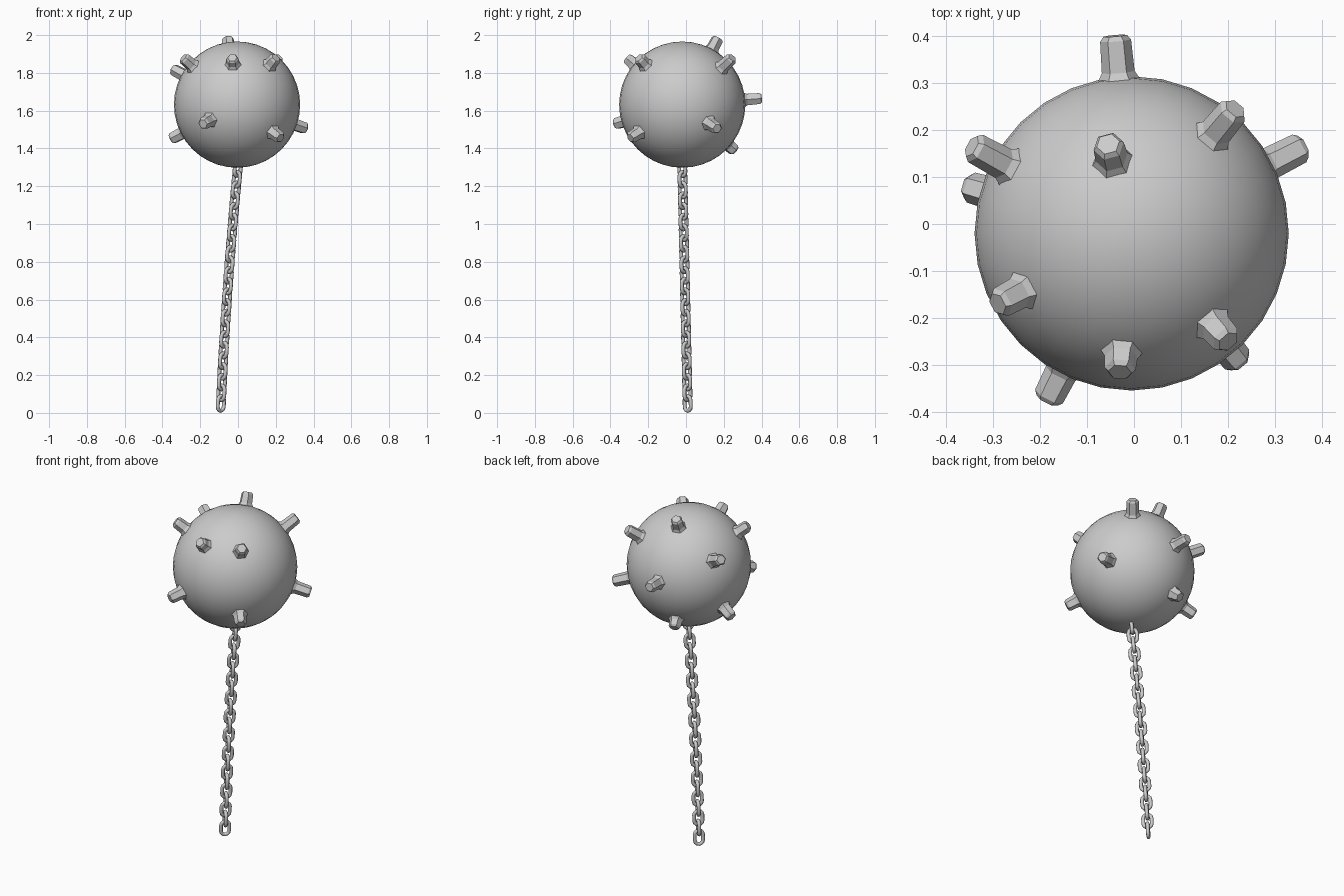
import bpy, bmesh
from math import sin, cos, pi
from mathutils import Vector

if "Cube" in bpy.data.objects:
    bpy.data.objects.remove(bpy.data.objects["Cube"])

CENTRE = Vector((-0.005, -0.02, 1.632))
RADIUS = 0.334


def make_object(name, bm, angle):
    bmesh.ops.recalc_face_normals(bm, faces=bm.faces)
    mesh = bpy.data.meshes.new(name)
    bm.to_mesh(mesh)
    bm.free()
    ob = bpy.data.objects.new(name, mesh)
    bpy.context.collection.objects.link(ob)
    bpy.ops.object.select_all(action='DESELECT')
    ob.select_set(True)
    bpy.context.view_layer.objects.active = ob
    bpy.ops.object.shade_smooth_by_angle(angle=angle)
    return ob


def bridge(bm, a, b):
    n = len(a)
    for i in range(n):
        bm.faces.new((a[i], a[(i + 1) % n], b[(i + 1) % n], b[i]))


# Ball
bm = bmesh.new()
bmesh.ops.create_uvsphere(bm, u_segments=32, v_segments=20, radius=RADIUS)
ball = make_object("ball", bm, pi / 4)
ball.location = CENTRE

# Studs: hexagonal pegs with a flared foot and a chamfered end
tips = [
    (-0.04, 0.40, 1.665), (-0.055, 0.17, 1.985), (0.215, 0.245, 1.88),
    (0.36, 0.165, 1.505), (-0.345, 0.165, 1.82), (-0.29, -0.17, 1.88),
    (-0.03, -0.315, 1.88), (0.20, -0.25, 1.88), (0.225, -0.295, 1.455),
    (-0.355, 0.08, 1.45), (-0.185, -0.375, 1.53), (-0.105, 0.26, 1.387),
]
for k, tip in enumerate(tips):
    d = Vector(tip) - CENTRE
    length = d.length
    d.normalize()
    u = d.cross(Vector((0, 0, 1))).normalized()
    v = u.cross(d)
    profile = [(0.29, 0.046), (0.326, 0.046), (0.345, 0.035),
               (length - 0.010, 0.033), (length, 0.025)]
    bm = bmesh.new()
    rings = [[bm.verts.new(CENTRE + d * h + (u * cos(i * pi / 3) + v * sin(i * pi / 3)) * r)
              for i in range(6)] for h, r in profile]
    for a, b in zip(rings, rings[1:]):
        bridge(bm, a, b)
    bm.faces.new(rings[0])
    bm.faces.new(rings[-1])
    make_object(f"stud_{k + 1}", bm, 0.3)


# Chain: oval links alternating a quarter turn along a gently bent path
def path(z):
    return Vector((-0.093 + 0.045 * z + 0.02 * z * z, 0.01 - 0.023 * z, z))


WIRE, BEND, STRAIGHT = 0.0103, 0.0225, 0.017
bm = bmesh.new()
for k in range(24):
    z = 0.05 + 0.0565 * k
    c = path(z)
    t = (path(z + 0.03) - path(z - 0.03)).normalized()
    side = Vector((1, 1 if k % 2 == 0 else -1, 0))
    side = (side - t * side.dot(t)).normalized()
    normal = t.cross(side)
    rings = []
    for end in (1, -1):
        for j in range(7):
            a = pi * j / 6 + (0 if end == 1 else pi)
            out = side * cos(a) + t * sin(a)
            p = c + t * STRAIGHT * end + out * BEND
            rings.append([bm.verts.new(p + (out * cos(q * pi / 4) + normal * sin(q * pi / 4)) * WIRE)
                          for q in range(8)])
    for i in range(len(rings)):
        bridge(bm, rings[i], rings[(i + 1) % len(rings)])
make_object("chain", bm, pi / 3)
